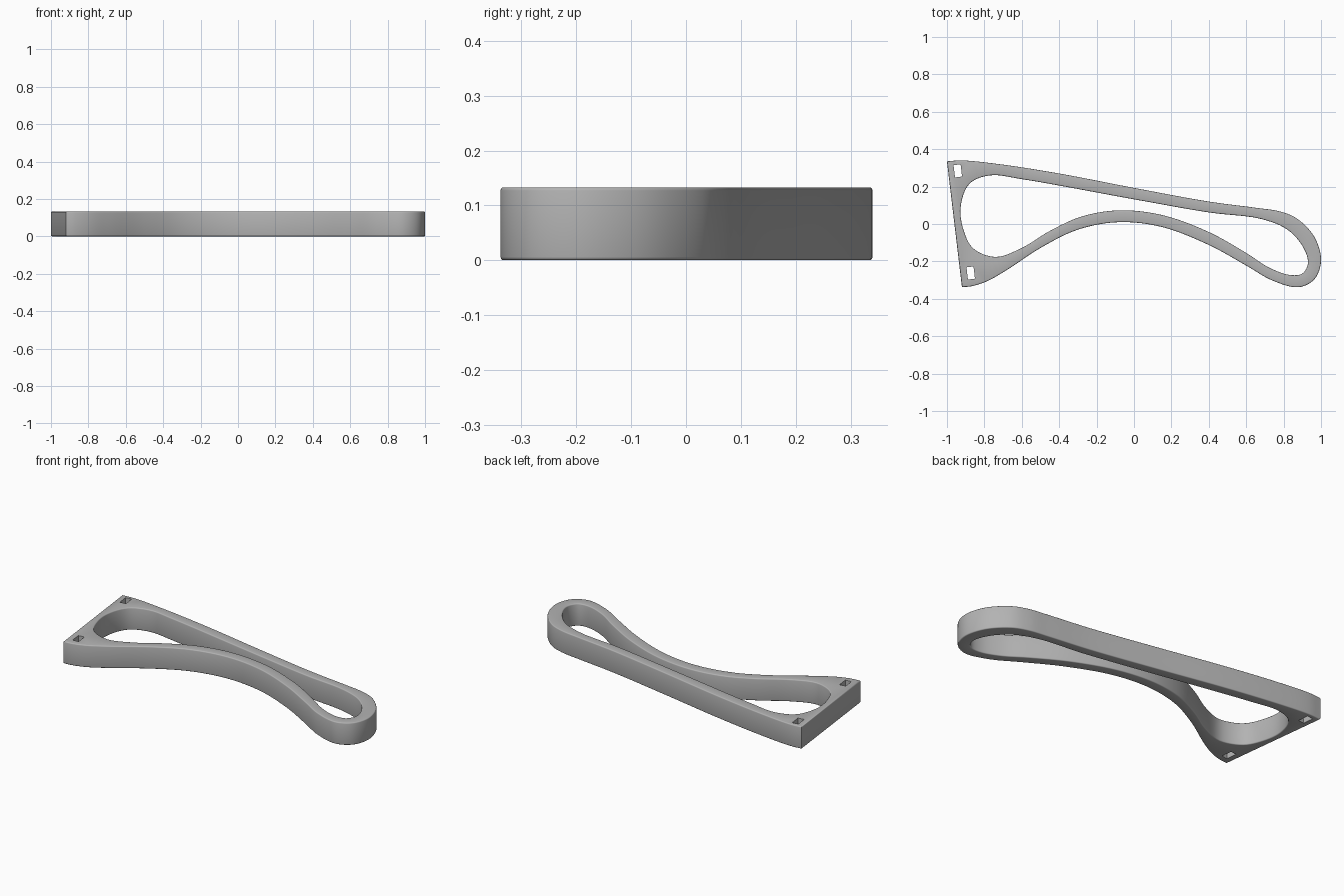
import bpy, bmesh, math
from mathutils import Vector

if "Cube" in bpy.data.objects:
    bpy.data.objects.remove(bpy.data.objects["Cube"])

H, R = 0.133, 0.006   # thickness, rounded rim radius


def smooth(points, closed=False, steps=6):
    """Centripetal spline through a few 2D points."""
    p = [Vector(q) for q in points]
    n = len(p)
    if closed:
        p = [p[-1]] + p + [p[0], p[1]]
    else:
        p = [p[0] * 2 - p[1]] + p + [p[-1] * 2 - p[-2]]
    out = []
    for i in range(1, len(p) - 2):
        a, b, c, d = p[i - 1:i + 3]
        t1 = (b - a).length ** 0.5
        t2 = t1 + (c - b).length ** 0.5
        t3 = t2 + (d - c).length ** 0.5
        for k in range(steps):
            t = t1 + (t2 - t1) * k / steps
            u = a.lerp(b, t / t1)
            v = b.lerp(c, (t - t1) / (t2 - t1))
            w = c.lerp(d, (t - t2) / (t3 - t2))
            m = u.lerp(v, t / t2)
            q = v.lerp(w, (t - t1) / (t3 - t1))
            out.append(m.lerp(q, (t - t1) / (t2 - t1)))
    if not closed:
        out.append(p[-2])
    return out


def inset(loop, dist):
    """Move a loop towards its left side with mitred corners."""
    res = []
    for i, p in enumerate(loop):
        d1 = (p - loop[i - 1]).normalized()
        d2 = (loop[(i + 1) % len(loop)] - p).normalized()
        n1, n2 = Vector((-d1.y, d1.x)), Vector((-d2.y, d2.x))
        res.append(p + (n1 + n2) * dist / (1 + n1.dot(n2)))
    return res


def wall(bm, loop, profile):
    """Stack rings along a profile of (inset, z); return the end rings' edges."""
    rings = [[bm.verts.new((q.x, q.y, z)) for q in inset(loop, d)] for d, z in profile]
    n = len(loop)
    for lo, hi in zip(rings, rings[1:]):
        for i in range(n):
            j = (i + 1) % n
            bm.faces.new((lo[i], lo[j], hi[j], hi[i])).smooth = True
    return [[bm.edges.get((r[i], r[(i + 1) % n])) for i in range(n)]
            for r in (rings[0], rings[-1])]


# Outer outline, counter-clockwise, with two sharp corners at the flat end
outer = smooth([(-0.92, -0.337), (-0.87, -0.333), (-0.79, -0.308), (-0.68, -0.246),
                (-0.5, -0.128), (-0.3, -0.03), (-0.08, 0.01), (0.15, -0.016),
                (0.4, -0.112), (0.6, -0.222), (0.74, -0.302), (0.88, -0.338),
                (0.965, -0.295), (1.0, -0.195), (0.965, -0.07), (0.87, 0.03),
                (0.78, 0.067), (0.65, 0.087), (0.4, 0.12), (0.0, 0.193), (-0.4, 0.27),
                (-0.72, 0.32), (-0.92, 0.34), (-1.0, 0.335)])

# Large opening, clockwise
opening = smooth([(0.83, -0.272), (0.72, -0.232), (0.6, -0.155), (0.4, -0.043),
                  (0.15, 0.048), (-0.08, 0.073), (-0.28, 0.04), (-0.45, -0.037),
                  (-0.6, -0.128), (-0.74, -0.176), (-0.86, -0.13), (-0.912, -0.03),
                  (-0.927, 0.09), (-0.88, 0.215), (-0.77, 0.26), (-0.6, 0.24),
                  (0.0, 0.132), (0.4, 0.062), (0.68, 0.027), (0.82, -0.03),
                  (0.905, -0.125), (0.93, -0.21), (0.9, -0.265)], closed=True)


def slot(cx, cy):
    """Small tilted rectangular hole, clockwise."""
    u, v = Vector((0.993, 0.118)) * 0.019, Vector((-0.118, 0.993)) * 0.033
    c = Vector((cx, cy))
    return [c - u - v, c - u + v, c + u + v, c + u - v]


# Rounded rim profile
arc = [(R * (1 - math.sin(a)), R * (1 - math.cos(a)))
       for a in (i * math.pi / 6 for i in range(4))]
rim = arc + [(d, H - z) for d, z in reversed(arc)]

bm = bmesh.new()
caps = [[], []]
for loop, profile in ((outer, rim), (opening, rim),
                      (slot(-0.942, 0.284), [(0, 0), (0, H)]),
                      (slot(-0.873, -0.262), [(0, 0), (0, H)])):
    for cap, edges in zip(caps, wall(bm, loop, profile)):
        cap.extend(edges)

# Flat bottom and top
for cap in caps:
    bmesh.ops.triangle_fill(bm, edges=cap, use_beauty=True)
bmesh.ops.recalc_face_normals(bm, faces=bm.faces[:])

mesh = bpy.data.meshes.new("handle_frame")
bm.to_mesh(mesh)
bm.free()
mesh.set_sharp_from_angle(angle=math.radians(32))
frame = bpy.data.objects.new("handle_frame", mesh)
bpy.context.collection.objects.link(frame)

grey = bpy.data.materials.new("grey")
grey.diffuse_color = (0.45, 0.45, 0.45, 1)
grey.use_nodes = True
grey.node_tree.nodes["Principled BSDF"].inputs["Base Color"].default_value = grey.diffuse_color
mesh.materials.append(grey)
